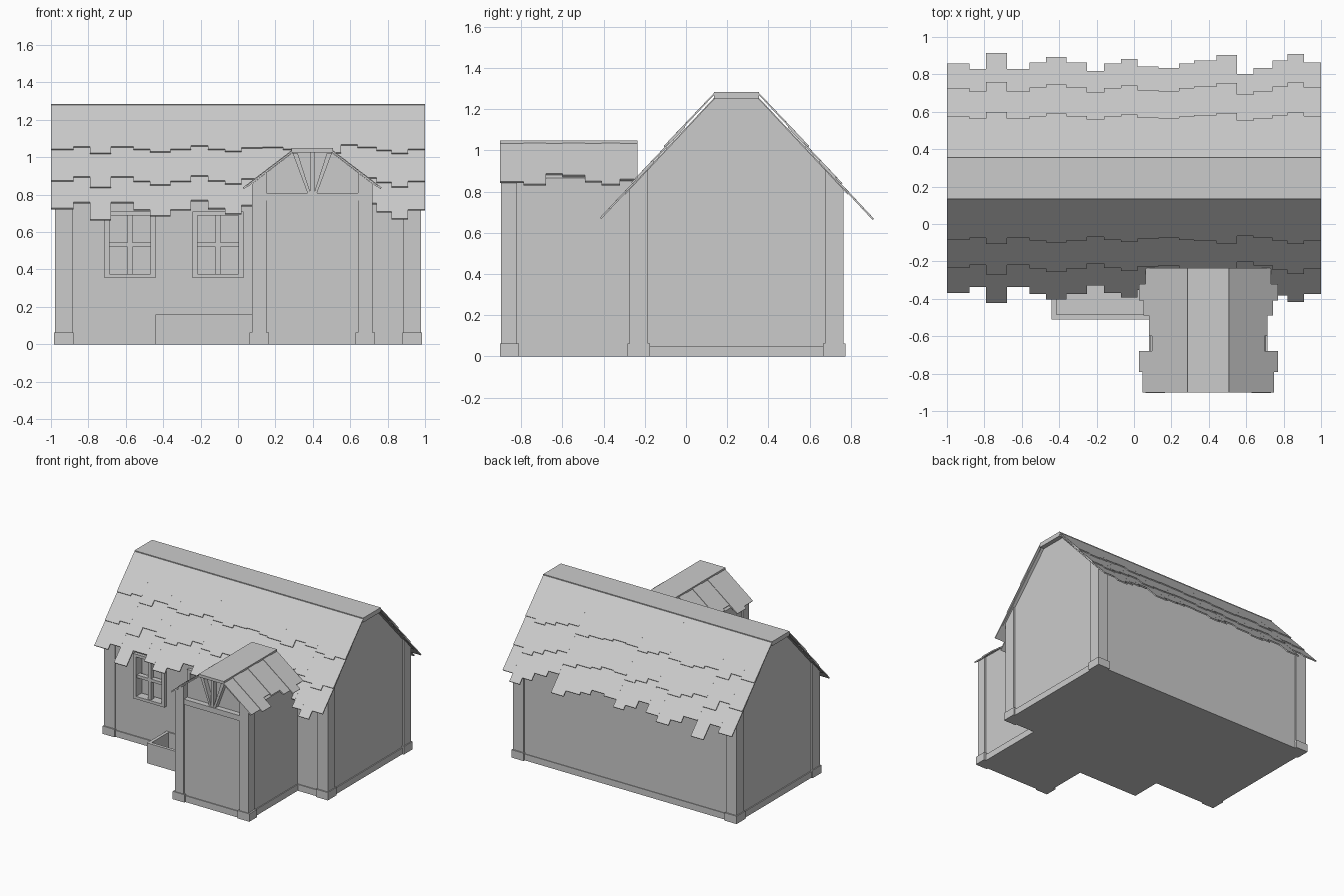
import bpy, bmesh

if "Cube" in bpy.data.objects:
    bpy.data.objects.remove(bpy.data.objects["Cube"])

def finish(name, bm):
    bmesh.ops.recalc_face_normals(bm, faces=bm.faces[:])
    me = bpy.data.meshes.new(name)
    bm.to_mesh(me)
    bm.free()
    ob = bpy.data.objects.new(name, me)
    bpy.context.collection.objects.link(ob)
    return ob

def add_prism(bm, pts, axis, a, b):
    """Extrude a profile: axis x takes (y, z) points, axis y takes (x, z) points."""
    def place(p, t):
        return (t, p[0], p[1]) if axis == 'x' else (p[0], t, p[1])
    lo = [bm.verts.new(place(p, a)) for p in pts]
    hi = [bm.verts.new(place(p, b)) for p in pts]
    bm.faces.new(lo)
    bm.faces.new(hi[::-1])
    n = len(pts)
    for i in range(n):
        bm.faces.new((lo[i], lo[(i + 1) % n], hi[(i + 1) % n], hi[i]))

def prism(name, pts, axis, a, b):
    bm = bmesh.new()
    add_prism(bm, pts, axis, a, b)
    return finish(name, bm)

def box(name, x0, x1, y0, y1, z0, z1):
    return prism(name, [(x0, z0), (x1, z0), (x1, z1), (x0, z1)], 'y', y0, y1)

def cut(target, cutter):
    m = target.modifiers.new("cut", 'BOOLEAN')
    m.object = cutter
    m.operation = 'DIFFERENCE'
    m.solver = 'EXACT'
    cutter.hide_render = True
    cutter.hide_set(True)

# Main house: walls with gable ends, base trim and corner posts
MID = 0.245
def main_z(d):              # roof underside height at distance d from the ridge plane
    return 1.25 - 1.07 * (d - 0.11)

walls = prism("house_walls", [(-0.265, 0), (0.755, 0), (0.755, main_z(0.51)), (MID + 0.11, 1.25),
              (MID - 0.11, 1.25), (-0.265, main_z(0.51))], 'x', -0.965, 0.965)
box("house_base_trim", -0.973, 0.973, -0.273, 0.76, 0, 0.05)
for sx in (-1, 1):
    for sy in (-1, 1):
        prism("house_corner_post", [(MID + sy * 0.43, 0.0), (MID + sy * 0.52, 0.0),
              (MID + sy * 0.52, main_z(0.52)), (MID + sy * 0.43, main_z(0.43))],
              'x', sx * 0.885, sx * 0.978)
        xs = sorted((sx * 0.88, sx * 0.985))
        ys = sorted((MID + sy * 0.42, MID + sy * 0.53))
        box("house_post_foot", *xs, *ys, 0, 0.062)

# Windows: recess, outer frame and crossing bars
for cx in (-0.578, -0.107):
    cut(walls, box("window_cutter", cx - 0.115, cx + 0.115, -0.4, -0.21, 0.37, 0.695))
    for s in (-1, 1):
        xs = sorted((cx + s * 0.11, cx + s * 0.137))
        box("window_frame_side", *xs, -0.29, -0.22, 0.355, 0.71)
    for z in (0.355, 0.688):
        box("window_frame_rail", cx - 0.137, cx + 0.137, -0.29, -0.22, z, z + 0.022)
    box("window_bar_upright", cx - 0.013, cx + 0.013, -0.28, -0.24, 0.36, 0.70)
    box("window_bar_across", cx - 0.12, cx + 0.12, -0.28, -0.24, 0.52, 0.543)

# Roof shingles
def slab(bm, d0, d1, centre, s, zfun, lift, thick, axis, a, b):
    z0, z1 = zfun(d0) + lift, zfun(d1) + lift
    p, q = centre + s * d0, centre + s * d1
    add_prism(bm, [(p, z0), (q, z1), (q + s * thick * 0.6, z1 + thick * 0.7), (p, z0 + thick)], axis, a, b)

EDGES = [-1, -.88, -.79, -.68, -.56, -.47, -.36, -.25, -.16, -.07, .02, .13, .24, .32,
         .44, .55, .64, .74, .82, .91, 1]
ENDS = [.855, .825, .91, .825, .86, .89, .86, .815, .855, .88, .84, .83, .855, .87,
        .90, .80, .83, .87, .905, .86]
for s, side in ((-1, "front"), (1, "back")):
    bm = bmesh.new()
    slab(bm, 0.105, 0.54, MID, s, main_z, -0.004, 0.008, 'x', -0.99, 0.99)
    for i, end in enumerate(ENDS):
        v = end - 0.855
        rows = [(0.105, 0.325 + v * 0.4), (0.25, 0.475 + v * 0.6), (0.40, 0.607 + v)]
        for k, (d0, d1) in enumerate(rows):
            slab(bm, d0, d1, MID, s, main_z, 0.002 + 0.008 * (2 - k), 0.01, 'x', EDGES[i], EDGES[i + 1])
    finish("house_shingles_" + side, bm)
box("house_ridge_cap", -1, 1, MID - 0.11, MID + 0.11, 1.25, 1.285)

# Porch: body, base, posts and front panel
PX = 0.397
def porch_z(d):
    return 1.025 - 0.77 * (d - 0.105)

prism("porch_walls", [(PX - 0.31, 0), (PX + 0.31, 0), (PX + 0.31, porch_z(0.31)), (PX + 0.105, 1.025),
      (PX - 0.105, 1.025), (PX - 0.31, porch_z(0.31))], 'y', -0.85, -0.24)
box("porch_door_panel", 0.14, 0.655, -0.885, -0.84, 0, 0.775)
box("porch_base_trim", PX - 0.317, PX + 0.317, -0.892, -0.25, 0, 0.05)
box("porch_beam", 0.14, 0.655, -0.893, -0.84, 0.768, 0.81)
for s in (-1, 1):
    prism("porch_post", [(PX + s * 0.245, 0), (PX + s * 0.322, 0), (PX + s * 0.322, porch_z(0.322)),
          (PX + s * 0.245, porch_z(0.245))], 'y', -0.897, -0.82)
    xs = sorted((PX + s * 0.232, PX + s * 0.335))
    box("porch_post_foot", *xs, -0.904, -0.81, 0, 0.062)
    prism("gable_brace", [(PX + s * 0.01, 0.81), (PX + s * 0.026, 0.81), (PX + s * 0.105, 1.022),
          (PX + s * 0.078, 1.022)], 'y', -0.888, -0.845)
box("gable_king_post", PX - 0.012, PX + 0.012, -0.888, -0.845, 0.80, 1.03)

# Porch roof
Y_EDGES = [-.902, -.79, -.68, -.60, -.49, -.41, -.32, -.235]
REACH = [.345, .365, .295, .31, .34, .365, .33]
for s, side in ((-1, "left"), (1, "right")):
    bm = bmesh.new()
    for i, r in enumerate(REACH):
        slab(bm, 0.10, r, PX, s, porch_z, 0.001 + 0.004 * (i % 2), 0.011, 'y', Y_EDGES[i], Y_EDGES[i + 1])
    finish("porch_shingles_" + side, bm)
box("porch_ridge_cap", PX - 0.11, PX + 0.11, -0.902, -0.235, 1.025, 1.048)

# Open-topped planter beside the porch
planter = box("planter", -0.44, 0.08, -0.51, -0.25, 0, 0.16)
cut(planter, box("planter_cutter", -0.415, 0.06, -0.485, -0.275, 0.03, 0.3))
